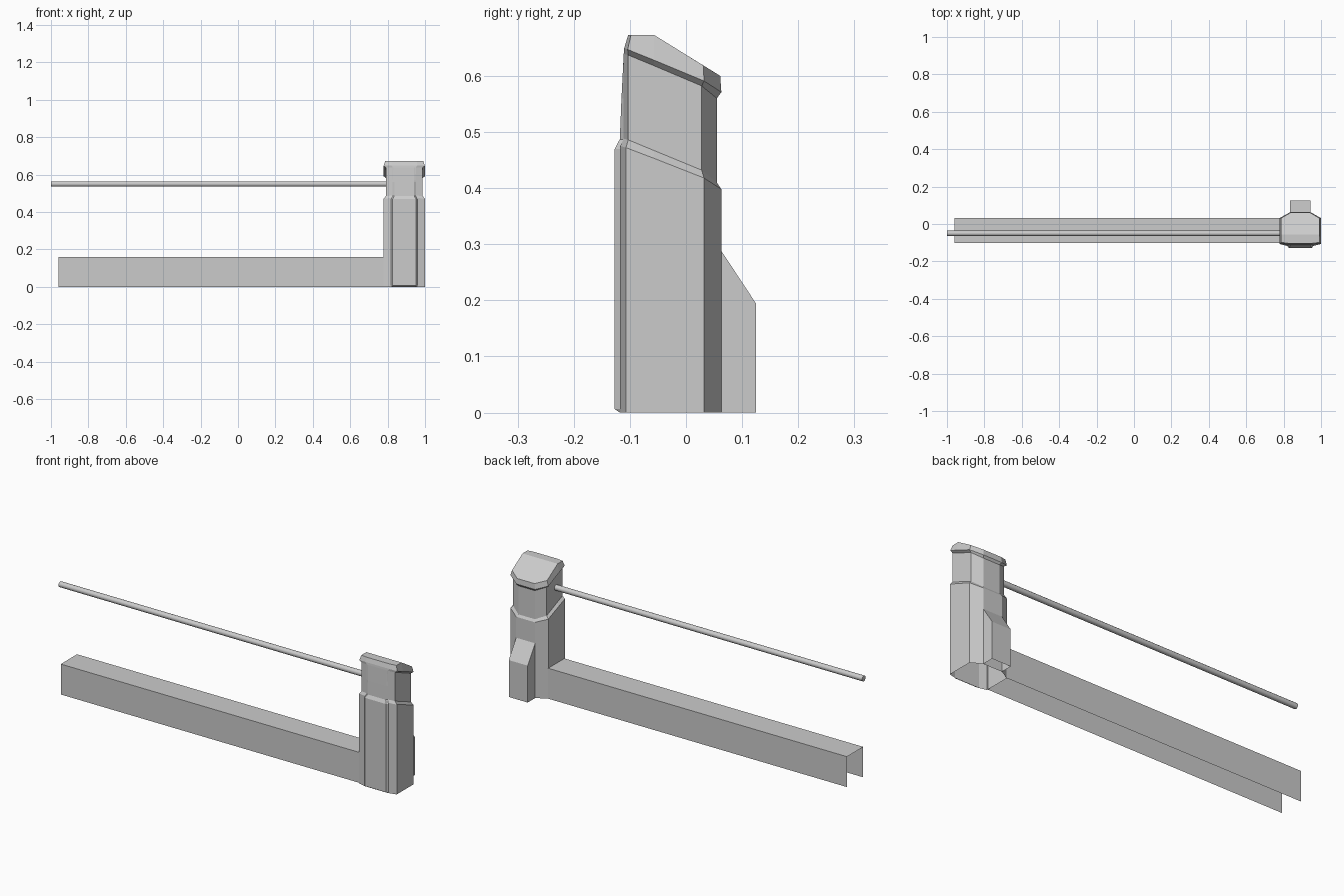
import bpy
import math

if "Cube" in bpy.data.objects:
    bpy.data.objects.remove(bpy.data.objects["Cube"])

CX = 0.889  # tower centre line in x


def add_mesh(name, verts, faces):
    mesh = bpy.data.meshes.new(name)
    mesh.from_pydata(verts, [], faces)
    mesh.update()
    obj = bpy.data.objects.new(name, mesh)
    bpy.context.collection.objects.link(obj)
    return obj


def ring(half, profile):
    """Closed loop mirrored about the tower centre: half widths paired with (y, z)."""
    right = [(CX + w, y, z) for w, (y, z) in zip(half, profile)]
    left = [(2 * CX - x, y, z) for x, y, z in reversed(right)]
    return right + left


def loft(rings, closed=True):
    n = len(rings[0])
    verts = [v for r in rings for v in r]
    faces = []
    for r in range(len(rings) - 1):
        for i in range(n if closed else n - 1):
            j = (i + 1) % n
            faces.append((r*n + i, r*n + j, (r+1)*n + j, (r+1)*n + i))
    return verts, faces


# Ring points: front, front corner, side (roof ridge), rear corner, back
WIDE = (0.070, 0.110, 0.110, 0.110, 0.055)
NECK = (0.062, 0.098, 0.098, 0.098, 0.048)
ROOF = (0.066, 0.102, 0.102, 0.102, 0.051)
wide_y = (-0.117, -0.107, -0.057, 0.032, 0.063)
neck_y = (-0.111, -0.103, -0.057, 0.028, 0.055)
cap_y = (-0.110, -0.104, -0.057, 0.032, 0.063)

base_bottom = ring(WIDE, [(y, 0) for y in wide_y])
base_top = ring(WIDE, list(zip(wide_y, (0.475, 0.472, 0.453, 0.418, 0.398))))
neck_bottom = ring(NECK, list(zip(neck_y, (0.488, 0.486, 0.467, 0.432, 0.410))))
neck_top = ring(NECK, list(zip(neck_y, (0.639, 0.637, 0.618, 0.582, 0.560))))
cap_edge = ring(WIDE, list(zip(cap_y, (0.650, 0.647, 0.628, 0.591, 0.571))))
roof_edge = ring(ROOF, [(-0.103, 0.673), (-0.098, 0.673), (-0.057, 0.673),
                        (0.031, 0.6185), (0.061, 0.600)])

# Hollow tower: wide base, sloped shoulder and narrower neck
add_mesh("tower_housing", *loft([base_bottom, base_top, neck_bottom, neck_top]))

# Flared cap with a flat front strip and sloped roof
verts, faces = loft([neck_top, cap_edge, roof_edge])
faces += [(20, 21, 22, 27, 28, 29), (22, 23, 24, 25, 26, 27)]
add_mesh("tower_cap", verts, faces)

# Raised front panel, tapering up the neck: outer half width, inner, back y, front y, z
rows = [(0.070, 0.065, -0.117, -0.118, 0.000),
        (0.070, 0.062, -0.117, -0.127, 0.006),
        (0.070, 0.062, -0.117, -0.127, 0.470),
        (0.062, 0.053, -0.111, -0.118, 0.487),
        (0.062, 0.053, -0.111, -0.115, 0.560),
        (0.062, 0.056, -0.110, -0.111, 0.639)]
panel = [ring((o, i), [(yb, z), (yf, z)]) for o, i, yb, yf, z in rows]
add_mesh("front_panel", *loft(panel, closed=False))

# Rear box with a sloped top
box = [[(CX + s * 0.055, y, z) for y, z in
        ((0.060, 0), (0.125, 0), (0.125, 0.194), (0.063, 0.288), (0.060, 0.288))]
       for s in (-1, 1)]
verts, faces = loft(box, closed=False)
faces = faces[1:3] + [tuple(range(5)), tuple(range(9, 4, -1))]
add_mesh("rear_box", verts, faces)

# Long channel base, open underneath and at its end
section = [(-0.102, 0), (-0.102, 0.16), (0.033, 0.16), (0.033, 0)]
channel = [[(x, y, z) for y, z in section] for x in (-0.96, 0.782)]
add_mesh("base_channel", *loft(channel, closed=False))

# Horizontal barrier rod
bpy.ops.mesh.primitive_cylinder_add(vertices=12, radius=0.0145, depth=1.80,
                                    location=(-0.10, -0.05, 0.55),
                                    rotation=(0, math.pi / 2, 0))
rod = bpy.context.object
rod.name = "barrier_rod"
bpy.ops.object.shade_smooth_by_angle(angle=math.radians(40))
